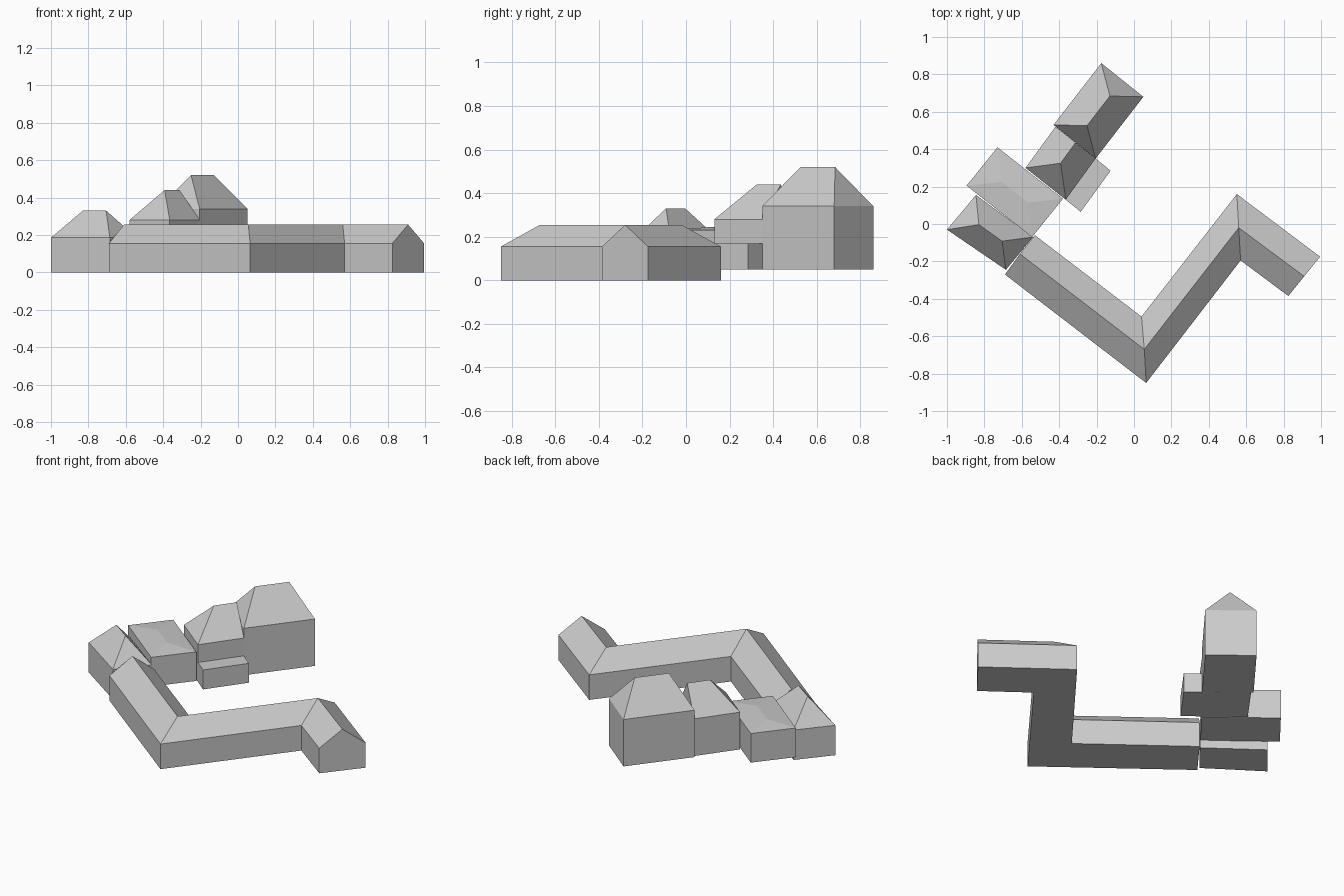
import bpy
import bmesh
from mathutils import Vector

cube = bpy.data.objects.get("Cube")
if cube:
    bpy.data.objects.remove(cube, do_unlink=True)

# One plain grey for walls and roofs
GREY = (0.6, 0.6, 0.6, 1.0)
grey = bpy.data.materials.new("plain grey")
grey.use_nodes = True
grey.diffuse_color = GREY
grey.node_tree.nodes["Principled BSDF"].inputs["Base Color"].default_value = GREY


def finish(name, bm):
    """Turn a bmesh into a flat-shaded grey object."""
    bmesh.ops.recalc_face_normals(bm, faces=bm.faces)
    mesh = bpy.data.meshes.new(name)
    bm.to_mesh(mesh)
    bm.free()
    mesh.materials.append(grey)
    obj = bpy.data.objects.new(name, mesh)
    bpy.context.collection.objects.link(obj)
    return obj


def roofed_block(name, corners, base, eave, ridge=None, start=0.0, end=0.0):
    """Four-walled block; corners 0-1 and 2-3 are the ends.
    start and end set the ridge inset: zero gives a gable, more gives a hip."""
    bm = bmesh.new()
    pts = [Vector(c) for c in corners]
    low = [bm.verts.new((p.x, p.y, base)) for p in pts]
    top = [bm.verts.new((p.x, p.y, eave)) for p in pts]
    bm.faces.new(low[::-1])
    for i in range(4):
        j = (i + 1) % 4
        bm.faces.new((low[i], low[j], top[j], top[i]))
    if ridge is None:
        bm.faces.new(top)
    else:
        first, last = (pts[0] + pts[1]) / 2, (pts[2] + pts[3]) / 2
        p, q = first.lerp(last, start), last.lerp(first, end)
        rp = bm.verts.new((p.x, p.y, ridge))
        rq = bm.verts.new((q.x, q.y, ridge))
        bm.faces.new((top[0], top[1], rp))
        bm.faces.new((top[1], top[2], rq, rp))
        bm.faces.new((top[2], top[3], rq))
        bm.faces.new((top[3], top[0], rp, rq))
    return finish(name, bm)


def gabled_wing(name, stations, eave, ridge):
    """Sweep a house-shaped section along (outer, ridge, inner) plan points."""
    bm = bmesh.new()
    rings = []
    for outer, mid, inner in stations:
        section = [(outer, 0), (outer, eave), (mid, ridge), (inner, eave), (inner, 0)]
        rings.append([bm.verts.new((*p, z)) for p, z in section])
    for a, b in zip(rings, rings[1:]):
        for i in range(5):
            j = (i + 1) % 5
            bm.faces.new((a[i], a[j], b[j], b[i]))
    bm.faces.new(rings[0])
    bm.faces.new(rings[-1][::-1])
    return finish(name, bm)


# Long zigzag wing with mitred corners and gabled ends
gabled_wing("zigzag_wing", [
    ((-0.69, -0.27), (-0.61, -0.16), (-0.53, -0.06)),
    ((0.065, -0.85), (0.055, -0.67), (0.04, -0.495)),
    ((0.57, -0.195), (0.56, -0.02), (0.55, 0.16)),
    ((0.825, -0.385), (0.91, -0.28), (0.995, -0.175)),
], 0.155, 0.255)

# Small hipped house beside the wing
roofed_block("hipped_house",
             [(-1, -0.03), (-0.845, 0.155), (-0.54, -0.07), (-0.685, -0.245)],
             0, 0.185, 0.33, 0.3, 0.3)

# Pavilion with a very shallow hipped roof
roofed_block("low_pavilion",
             [(-0.895, 0.205), (-0.73, 0.41), (-0.38, 0.135), (-0.545, -0.07)],
             0.05, 0.23, 0.245, 0.3, 0.3)

# Middle hall: hip in front, gable against the tall hall
roofed_block("middle_hall",
             [(-0.58, 0.30), (-0.365, 0.13), (-0.205, 0.35), (-0.42, 0.52)],
             0.05, 0.28, 0.44, 0.5, 0.0)

# Tall hall with hipped roof
roofed_block("tall_hall",
             [(-0.43, 0.53), (-0.205, 0.35), (0.05, 0.68), (-0.175, 0.86)],
             0.05, 0.34, 0.52, 0.26, 0.26)

# Flat-roofed annex along the middle hall
roofed_block("flat_annex",
             [(-0.365, 0.13), (-0.285, 0.065), (-0.125, 0.285), (-0.205, 0.35)],
             0.05, 0.17)
